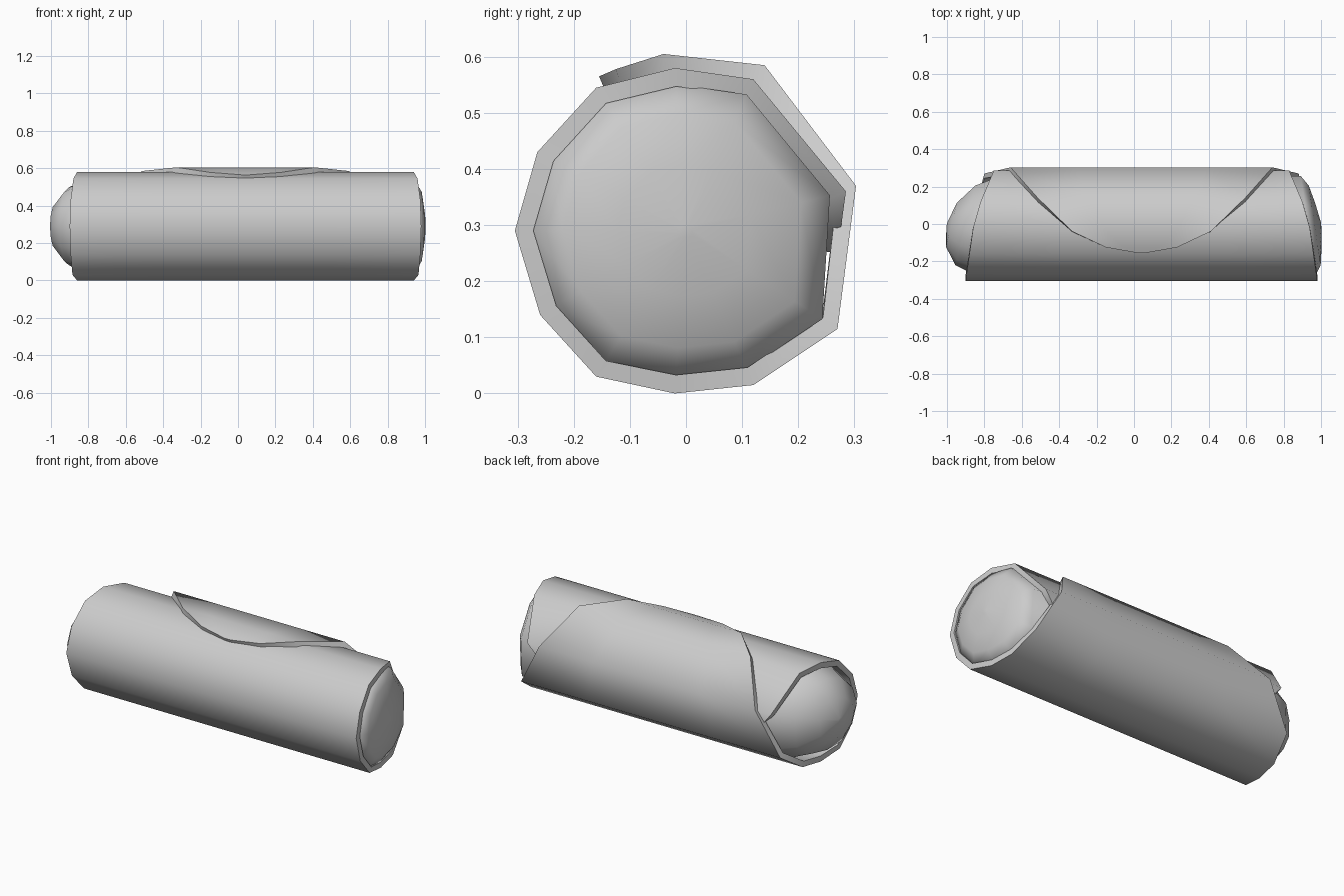
import bpy

if "Cube" in bpy.data.objects:
    bpy.data.objects.remove(bpy.data.objects["Cube"])

# Spiral profile of the rolled sheet: y, z, half width along x
PROFILE = [
    (.27, .25, .70), (.285, .36, .79), (.12, .56, .86), (-.02, .58, .90),
    (-.16, .545, .92), (-.265, .43, .935), (-.305, .29, .94), (-.26, .14, .935),
    (-.16, .03, .925), (-.02, 0, .90), (.12, .015, .88), (.27, .115, .84),
    (.303, .37, .70), (.14, .585, .555), (-.04, .605, .37),
    (-.125, .578, .19), (-.155, .565, .02),
]
CENTRE_X = .04
CENTRE_Z = .29


def make_object(name, verts, faces):
    mesh = bpy.data.meshes.new(name)
    mesh.from_pydata(verts, [], faces)
    mesh.update()
    obj = bpy.data.objects.new(name, mesh)
    bpy.context.collection.objects.link(obj)
    return obj


def smooth(obj, angle):
    bpy.ops.object.select_all(action='DESELECT')
    obj.select_set(True)
    bpy.context.view_layer.objects.active = obj
    bpy.ops.object.shade_smooth_by_angle(angle=angle)


# Round sheet rolled into a tube, with its curved flap lying on top
COLS = 5
verts = [(CENTRE_X + w * (2 * j / (COLS - 1) - 1), y, z)
         for y, z, w in PROFILE for j in range(COLS)]
faces = [(i * COLS + j, (i + 1) * COLS + j, (i + 1) * COLS + j + 1, i * COLS + j + 1)
         for i in range(len(PROFILE) - 1) for j in range(COLS - 1)]
wrapper = make_object("rolled_wrapper", verts, faces)
mod = wrapper.modifiers.new("thickness", 'SOLIDIFY')
mod.thickness = .033
mod.offset = -1
bpy.context.view_layer.objects.active = wrapper
bpy.ops.object.modifier_apply(modifier=mod.name)
smooth(wrapper, 1.1)

# Filling with domed, slightly slanted ends: x, section scale, slant
STATIONS = [(-1, .04, .25), (-.975, .4, .25), (-.9, .72, .25), (-.78, .9, .25),
            (.93, .9, -.15), (.965, .72, -.15), (.985, .4, -.15), (1, .04, -.1)]
loop = PROFILE[1:12]
n = len(loop)
verts = [(x + slant * y * s, y * s, CENTRE_Z + (z - CENTRE_Z) * s)
         for x, s, slant in STATIONS for y, z, _ in loop]
faces = [(i * n + k, i * n + (k + 1) % n, (i + 1) * n + (k + 1) % n, (i + 1) * n + k)
         for i in range(len(STATIONS) - 1) for k in range(n)]
last = (len(STATIONS) - 1) * n
faces += [tuple(reversed(range(n))), tuple(range(last, last + n))]
filling = make_object("filling", verts, faces)
smooth(filling, 1.1)
